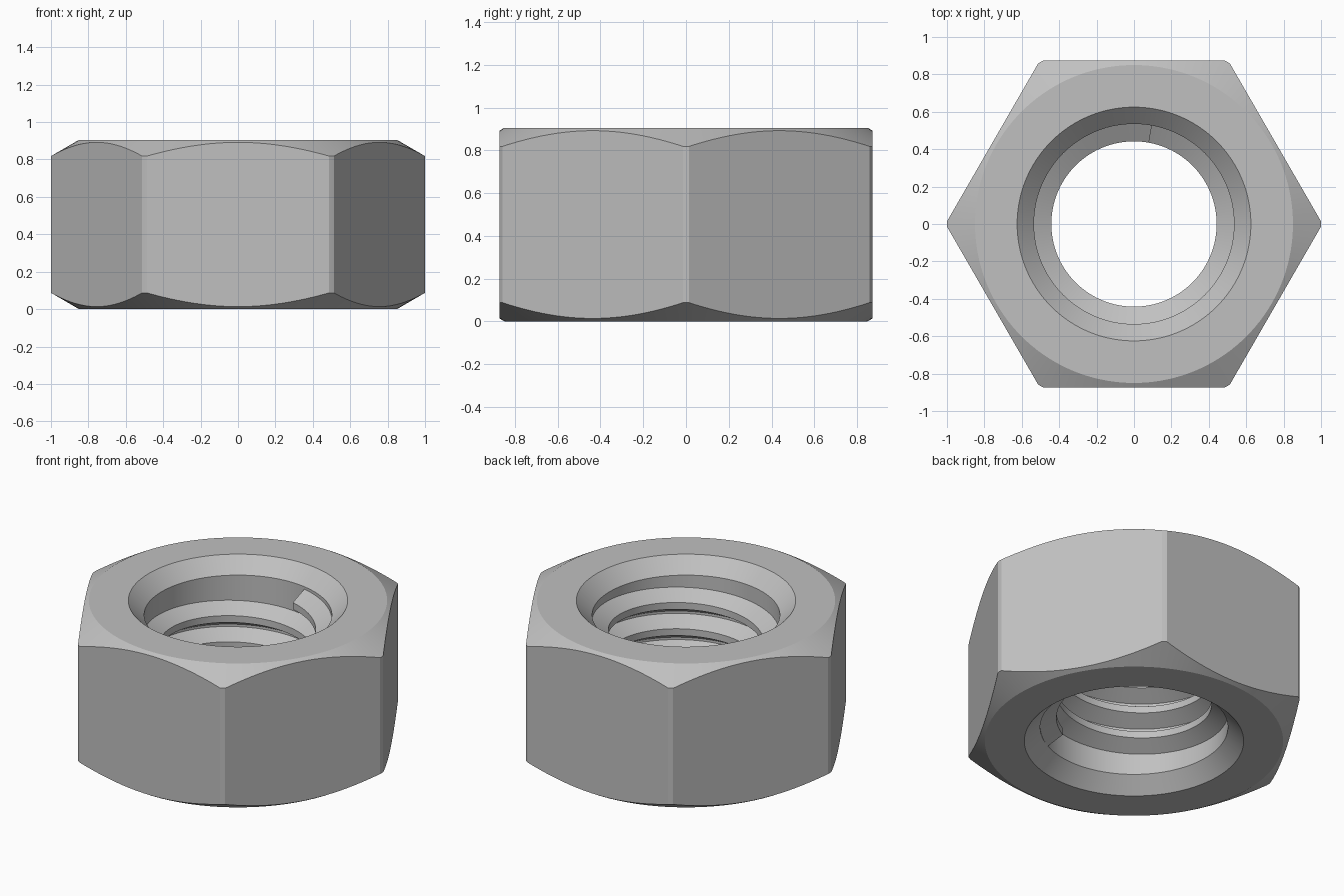
import bpy, bmesh, math
from math import cos, sin, radians, pi

cube = bpy.data.objects.get("Cube")
if cube:
    bpy.data.objects.remove(cube, do_unlink=True)

HEIGHT = 0.905
APOTHEM = 0.873
MAJOR, MINOR, PITCH = 0.535, 0.442, 0.165

steel = bpy.data.materials.new("grey steel")
steel.use_nodes = True
colour = (0.53, 0.53, 0.53, 1)
steel.diffuse_color = colour
steel.node_tree.nodes["Principled BSDF"].inputs["Base Color"].default_value = colour


def make_object(name, bm):
    bmesh.ops.recalc_face_normals(bm, faces=bm.faces)
    mesh = bpy.data.meshes.new(name)
    bm.to_mesh(mesh)
    bm.free()
    mesh.materials.append(steel)
    obj = bpy.data.objects.new(name, mesh)
    bpy.context.collection.objects.link(obj)
    return obj


def select(obj):
    bpy.ops.object.select_all(action="DESELECT")
    obj.select_set(True)
    bpy.context.view_layer.objects.active = obj


def lathe(name, profile, segments=144):
    """Solid of revolution from (radius, z) points, capped at both ends."""
    bm = bmesh.new()
    rings = [[bm.verts.new((r * cos(2 * pi * i / segments), r * sin(2 * pi * i / segments), z))
              for i in range(segments)] for r, z in profile]
    for low, high in zip(rings, rings[1:]):
        for i in range(segments):
            j = (i + 1) % segments
            bm.faces.new((low[i], low[j], high[j], high[i]))
    bm.faces.new(rings[0])
    bm.faces.new(rings[-1])
    return make_object(name, bm)


def cut(target, tool, operation):
    mod = target.modifiers.new(operation, "BOOLEAN")
    mod.operation = operation
    mod.solver = "EXACT"
    mod.object = tool
    select(target)
    bpy.ops.object.modifier_apply(modifier=mod.name)
    bpy.data.objects.remove(tool, do_unlink=True)


# Hexagonal body, a corner pointing along x; slightly tall so the envelope trims its ends
hex_radius = APOTHEM / cos(pi / 6)
body = lathe("nut_body", [(hex_radius, -0.1), (hex_radius, HEIGHT + 0.1)], segments=6)

# Turned envelope: conical chamfers and trimmed corners
cut(body, lathe("chamfer_envelope", [(0.85, 0), (1, 0.087), (1, HEIGHT - 0.087),
                                     (0.85, HEIGHT)]), "INTERSECT")

# Bore with a countersink at each end
sink = 0.09
cut(body, lathe("bore_cutter", [(MAJOR + sink + 0.05, -0.05), (MAJOR, sink),
                                (MAJOR, HEIGHT - sink),
                                (MAJOR + sink + 0.05, HEIGHT + 0.05)]), "DIFFERENCE")

# Right-handed helical thread ridge, with its outer side set into the wall
flank = (MAJOR - MINOR) * math.tan(radians(30))
crest = PITCH - 2 * flank - 0.015
section = [(MAJOR + 0.03, 0), (MAJOR, 0), (MINOR, -flank), (MINOR, -flank - crest),
           (MAJOR, -2 * flank - crest), (MAJOR + 0.03, -2 * flank - crest)]
turns, steps, top, end = 3.4, 108, 0.80, radians(80)
bm = bmesh.new()
rings = []
for i in range(int(turns * steps) + 1):
    a = end - 2 * pi * i / steps
    z = top - PITCH * i / steps
    rings.append([bm.verts.new((r * cos(a), r * sin(a), z + dz)) for r, dz in section])
for one, two in zip(rings, rings[1:]):
    for k in range(len(section)):
        m = (k + 1) % len(section)
        bm.faces.new((one[k], one[m], two[m], two[k]))
bm.faces.new(rings[0])
bm.faces.new(rings[-1])
thread = make_object("thread_ridge", bm)

for obj in (body, thread):
    select(obj)
    bpy.ops.object.shade_smooth_by_angle(angle=radians(20))
